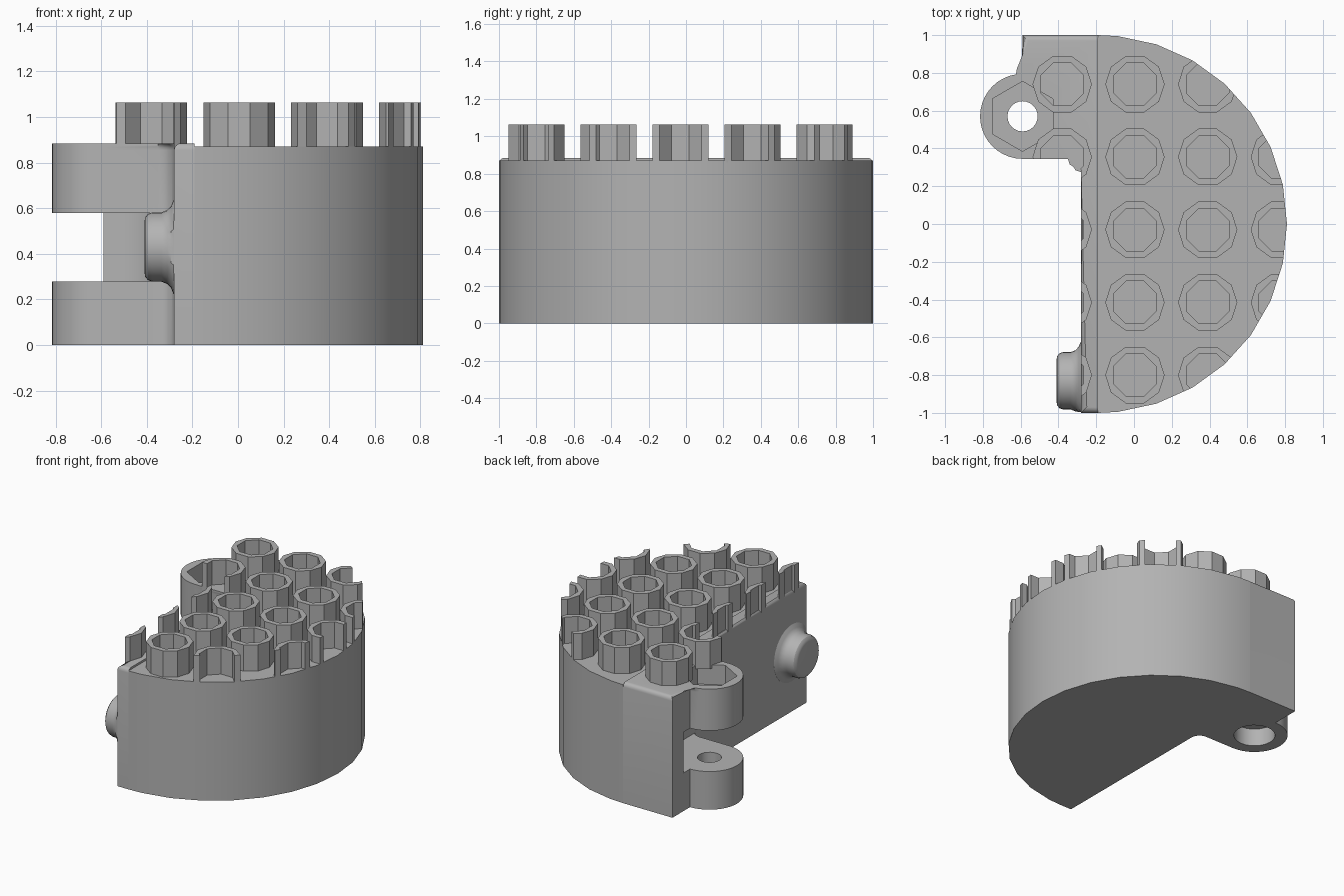
import bpy, bmesh
from math import sin, cos, radians, pi

if "Cube" in bpy.data.objects:
    bpy.data.objects.remove(bpy.data.objects["Cube"])

gray = bpy.data.materials.new("plain gray")
gray.use_nodes = True
tone = (0.45, 0.45, 0.45, 1)
gray.diffuse_color = tone
gray.node_tree.nodes["Principled BSDF"].inputs["Base Color"].default_value = tone

SEAM, FACE, TOP = -0.19, -0.28, 0.87
PIVOT = (-0.59, 0.57)


def arc(cx, cy, r, start, end, steps):
    """Points along an arc, angles in degrees."""
    angles = [radians(start + (end - start) * i / steps) for i in range(steps + 1)]
    return [(cx + r * cos(a), cy + r * sin(a)) for a in angles]


def ngon(cx, cy, r, sides, start=0):
    return arc(cx, cy, r, start, start + 360, sides)[:-1]


def prism(name, outlines, z0, z1, round_top=0):
    """Extrude counter-clockwise outlines; optionally round the free top edges."""
    bm = bmesh.new()
    for pts in outlines:
        low = [bm.verts.new((x, y, z0)) for x, y in pts]
        high = [bm.verts.new((x, y, z1)) for x, y in pts]
        bm.faces.new(low[::-1])
        bm.faces.new(high)
        for i in range(len(pts)):
            j = (i + 1) % len(pts)
            bm.faces.new((low[i], low[j], high[j], high[i]))
    if round_top:
        rim = [e for e in bm.edges
               if all(v.co.z > z1 - 0.001 for v in e.verts)
               and not all(abs(v.co.x - SEAM) < 0.001 for v in e.verts)]
        bmesh.ops.bevel(bm, geom=rim, offset=round_top, segments=4,
                        profile=0.5, affect='EDGES')
    return finish(name, bm)


def finish(name, bm):
    bmesh.ops.recalc_face_normals(bm, faces=bm.faces)
    mesh = bpy.data.meshes.new(name)
    bm.to_mesh(mesh)
    bm.free()
    mesh.materials.append(gray)
    ob = bpy.data.objects.new(name, mesh)
    bpy.context.collection.objects.link(ob)
    return ob


def activate(ob):
    bpy.ops.object.select_all(action='DESELECT')
    ob.select_set(True)
    bpy.context.view_layer.objects.active = ob


def carve(ob, tool, operation='DIFFERENCE'):
    """Apply a boolean and discard the tool object."""
    tool.hide_render = True
    activate(ob)
    mod = ob.modifiers.new("carve", 'BOOLEAN')
    mod.operation, mod.solver, mod.object = operation, 'EXACT', tool
    bpy.ops.object.modifier_apply(modifier=mod.name)
    bpy.data.objects.remove(tool)


def smooth(ob):
    activate(ob)
    bpy.ops.object.shade_smooth_by_angle(angle=radians(32))


# Half-round body
rim_points = [(SEAM, -1)] + arc(SEAM, 0, 1, -84, 84, 14) + [(SEAM, 1)]
body = prism("half_round_body", [rim_points], 0, TOP)
smooth(body)

# Hinge plate with the rounded lug at the back
hinge_edge = ([(-0.59, 1)] + arc(*PIVOT, 0.225, 90, 270, 20)
              + arc(FACE - 0.07, 0.275, 0.07, 90, 0, 6) + [(FACE, -1)])
plate = prism("hinge_plate", [[(SEAM, -1), (SEAM, 1)] + hinge_edge], 0, 0.885, 0.03)

# Slot between the two lugs
slot = arc(*PIVOT, 0.3, 0, 90, 10) + [(-1, 0.87), (-1, 0.2), (-0.29, 0.2)]
carve(plate, prism("slot_cutter", [slot], 0.28, 0.58))

# Pin hole, nut pocket above and round counterbore below
carve(plate, prism("pin_cutter", [ngon(*PIVOT, 0.08, 24)], -0.1, 1))
carve(plate, prism("nut_cutter", [ngon(*PIVOT, 0.185, 6, 30)], 0.74, 1))
carve(plate, prism("bore_cutter", [ngon(*PIVOT, 0.14, 24)], -0.1, 0.13))
smooth(plate)

# Tubular studs, trimmed to the outline of the whole part
spots = [(-0.38 + 0.385 * i, -0.8 + 0.385 * j) for i in range(4) for j in range(5)]
studs = prism("tube_studs", [ngon(x, y, 0.157, 10) for x, y in spots], 0.86, 1.063)
carve(studs, prism("tube_cutter", [ngon(x, y, 0.122, 8, 22.5) for x, y in spots], 0.8, 1.2))
carve(studs, prism("outline_cutter", [rim_points + hinge_edge], 0.8, 1.2), 'INTERSECT')

# Round locating knob with a flared foot on the flat face
profile = [(-0.27, 0.22), (-0.283, 0.205), (-0.293, 0.18), (-0.31, 0.162), (-0.335, 0.152),
           (-0.375, 0.152), (-0.395, 0.145), (-0.407, 0.13), (-0.41, 0.11)]
bm = bmesh.new()
rings = []
for x, r in profile:
    rings.append([bm.verts.new((x, max(-0.83 + r * cos(a), -0.995), 0.43 + r * sin(a)))
                  for a in [2 * pi * i / 32 for i in range(32)]])
for a, b in zip(rings, rings[1:]):
    for i in range(32):
        bm.faces.new((a[i], a[i - 1], b[i - 1], b[i]))
bm.faces.new(rings[0])
bm.faces.new(rings[-1])
knob = finish("locating_knob", bm)
smooth(knob)
